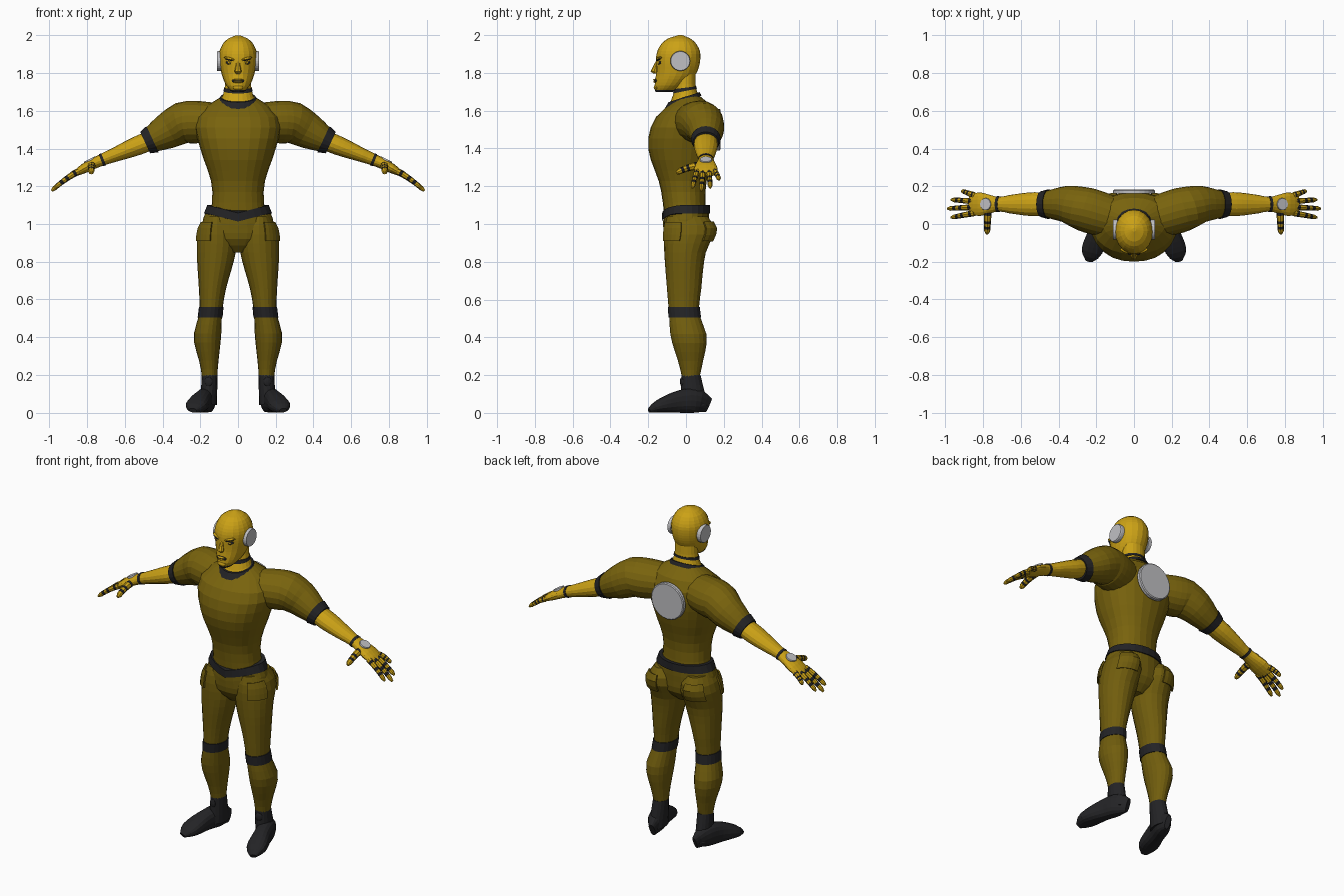
import bpy, bmesh
from math import cos, sin, pi, radians, copysign
from mathutils import Vector, Matrix

if "Cube" in bpy.data.objects:
    bpy.data.objects.remove(bpy.data.objects["Cube"])

X, Y, Z = Matrix.Identity(3)


def material(name, red, green, blue):
    mat = bpy.data.materials.new(name)
    mat.use_nodes = True
    mat.diffuse_color = (red, green, blue, 1)
    mat.node_tree.nodes["Principled BSDF"].inputs["Base Color"].default_value = mat.diffuse_color
    return mat


GOLD = material("gold skin", .6, .36, .008)
SHIRT = material("olive shirt", .19, .125, .004)
TROUSERS = material("olive trousers", .165, .11, .004)
BLACK = material("black trim", .017, .017, .019)
SILVER = material("silver disc", .53, .53, .55)


def finish(bm, name, materials, mirror=False, thickness=0):
    bmesh.ops.recalc_face_normals(bm, faces=bm.faces)
    mesh = bpy.data.meshes.new(name)
    bm.to_mesh(mesh)
    bm.free()
    for mat in materials:
        mesh.materials.append(mat)
    part = bpy.data.objects.new(name, mesh)
    bpy.context.collection.objects.link(part)
    if thickness:
        solidify = part.modifiers.new("thickness", 'SOLIDIFY')
        solidify.thickness, solidify.offset = thickness, 0
    if mirror:
        part.modifiers.new("other side", 'MIRROR')


def loft(name, materials, stations, ref, axis=None, sides=20, power=2, arc=None,
         warp=None, black_segments=(), **options):
    """Skin rings given as (centre, radius along ref, radius across ref)."""
    bm = bmesh.new()
    rings = []
    last = len(stations) - 1
    for i, (centre, along, across) in enumerate(stations):
        tangent = axis or stations[min(i + 1, last)][0] - stations[max(i - 1, 0)][0]
        v = tangent.cross(ref).normalized()
        u = v.cross(tangent).normalized()
        ring = []
        for k in range(sides):
            if arc:
                angle = radians(arc[0] + (arc[1] - arc[0]) * k / (sides - 1))
            else:
                angle = 2 * pi * k / sides
            c, s = (copysign(abs(w) ** (2 / power), w) for w in (cos(angle), sin(angle)))
            point = centre + u * along * c + v * across * s
            ring.append(bm.verts.new(warp(point) if warp else point))
        rings.append(ring)
    for i, (lower, upper) in enumerate(zip(rings, rings[1:])):
        for k in range(sides - 1 if arc else sides):
            j = (k + 1) % sides
            face = bm.faces.new((lower[k], lower[j], upper[j], upper[k]))
            face.material_index = int(i in black_segments)
    if not arc:
        bm.faces.new(rings[0])
        bm.faces.new(rings[-1])
    finish(bm, name, materials, **options)


def sample(rows, key):
    """Smooth row between the given rows, which are sorted by their first value."""
    rows = [Vector(row) for row in rows]
    last = len(rows) - 1
    i = max(k for k in range(last) if k == 0 or rows[k][0] <= key)

    def slope(k):
        before, after = rows[max(k - 1, 0)], rows[min(k + 1, last)]
        return (after - before) / (after[0] - before[0])

    a, b = rows[i], rows[i + 1]
    gap = b[0] - a[0]
    t = (key - a[0]) / gap
    ease = t * t * (3 - 2 * t)
    return (a.lerp(b, ease) + slope(i) * gap * t * (1 - t) ** 2
            - slope(i + 1) * gap * t * t * (1 - t))


def part(name, mat, shape, span=None, steps=12, grow=0, **options):
    """Loft a whole shape, or a slightly larger band of it."""
    rows, place, ref, axis = shape
    low, high = span or (rows[0][0], rows[-1][0])
    stations = []
    for i in range(steps + 1):
        key = low + (high - low) * i / steps
        _, *values = sample(rows, key)
        centre, along, across = place(key, *values)
        stations.append((centre, along + grow, across + grow))
    loft(name, [mat], stations, ref, axis, **options)


# Rules that place one ring of each kind of shape
def limb_ring(z, inner, outer, front, back):
    return Vector((inner + outer, front + back, 2 * z)) / 2, (outer - inner) / 2, (back - front) / 2


def body_ring(z, half_width, front, back):
    return limb_ring(z, -half_width, half_width, front, back)


def arm_point(x):
    bend = x - .47
    height = min(1.54, 1.44 - bend * (.55 if bend < 0 else .4))
    return Vector((x, min(.105, .3 * x), height - .8 * max(0, x - .72) ** 2))


def arm_ring(x, half_width, half_height):
    return arm_point(x), half_width, half_height


def foot_ring(y, half_width, half_height):
    return Vector((.18 - .3 * y, y, half_height)), half_width, half_height


# Cross-sections from bottom to top, or from the body outwards
torso = [(1, .15, -.11, .11), (1.2, .138, -.137, .105), (1.4, .2, -.2, .155),
         (1.55, .226, -.17, .168), (1.65, .14, -.07, .12), (1.68, .08, -.04, .07)], body_ring, X, Z
seat = [(.85, .05, -.06, .05), (.91, .17, -.11, .11), (1, .19, -.12, .12),
        (1.1, .157, -.12, .12)], body_ring, X, Z
leg = [(.18, .11, .19, -.02, .07), (.25, .106, .2, -.035, .085), (.4, .09, .235, -.08, .11),
       (.53, .084, .205, -.09, .07), (.65, .065, .207, -.1, .08), (.85, .012, .218, -.115, .105),
       (.97, .01, .21, -.116, .154), (1.04, .05, .172, -.1, .115)], limb_ring, X, Z
neck = [(1.65, .1, -.104, .072), (1.7, .074, -.066, .054), (1.8, .066, -.055, .05)], body_ring, X, Z
head = [(1.7, .03, -.16, -.07), (1.73, .06, -.166, -.01), (1.8, .088, -.158, .056),
        (1.9, .1, -.156, .076), (1.96, .077, -.125, .05), (1.99, .04, -.08, .01),
        (2, .01, -.04, -.02)], body_ring, X, Z
upper_arm = [(.1, .11, .1), (.25, .118, .113), (.38, .093, .094), (.49, .063, .057)], arm_ring, Y, None
lower_arm = [(.45, .06, .052), (.54, .063, .05), (.65, .05, .038), (.72, .039, .031),
             (.82, .063, .025), (.87, .05, .013)], arm_ring, Y, None
foot = [(-.195, .02, .012), (-.15, .055, .033), (-.03, .048, .06), (.06, .045, .063),
        (.12, .015, .04)], foot_ring, X, None
ankle = [(.04, .112, .2, -.03, .115), (.2, .108, .192, -.024, .077)], limb_ring, X, Z


def belt_dip(point):
    if point.y < 0:
        rise = min(1, max(0, point.z - .95) / .09)
        point.z -= .042 * rise * max(0, 1 - abs(point.x) / .16)
    return point


def neck_tilt(point):
    point.z += .35 * point.y * max(0, min(1, (1.75 - point.z) / .08))
    return point


def above_floor(point):
    point.z = max(point.z, 0)
    return point


# Clothes
part("shirt", SHIRT, torso, sides=24, power=2.2)
part("sleeves", SHIRT, upper_arm, mirror=True)
part("sleeve_bands", BLACK, upper_arm, (.453, .492), steps=1, grow=.006, mirror=True)
part("trouser_seat", TROUSERS, seat, (.85, 1.06), steps=6, sides=24, warp=belt_dip)
part("trouser_legs", TROUSERS, leg, steps=18, mirror=True)
part("belt", BLACK, seat, (1.055, 1.1), steps=1, grow=.006, sides=24, warp=belt_dip)
part("knee_bands", BLACK, leg, (.505, .56), steps=1, grow=.004, mirror=True)
for side, arc in (("front", (-72, -18)), ("back", (38, 100))):
    part(side + "_pockets", TROUSERS, leg, (.91, 1.01), steps=3, grow=.007, arc=arc, sides=6,
         thickness=.009, mirror=True)
part("boots", BLACK, foot, sides=16, power=2.4, warp=above_floor, mirror=True)
part("boot_shafts", BLACK, ankle, steps=3, sides=16, mirror=True)

# Forearms, palms, neck and head
part("forearms_and_palms", GOLD, lower_arm, steps=16, sides=16, mirror=True)
part("wrist_bands", BLACK, lower_arm, (.712, .726), steps=1, grow=.003, sides=16, mirror=True)
part("neck", GOLD, neck, steps=5, warp=neck_tilt)
part("neckline_trim", BLACK, neck, (1.65, 1.675), steps=2, grow=.01, warp=neck_tilt)
part("throat_ring", BLACK, neck, (1.705, 1.722), steps=1, grow=.004, warp=neck_tilt)
part("head", GOLD, head, steps=18)
part("jaw_line", BLACK, head, (1.7, 1.71), steps=1, grow=.002)


# Fingers with dark joints
def finger(name, base, tip, radius, ref):
    segments = 9
    stations = []
    for i in range(segments + 1):
        t = i / segments
        centre = base.lerp(tip, t) + Z * .03 * t * (1 - t)
        size = radius * (1.1 - .35 * t) * (.5 if i == segments else 1)
        stations.append((centre, size, size))
    loft(name, [GOLD, BLACK], stations, ref, sides=8, black_segments=(1, 4, 6), mirror=True)


for i, name in enumerate(("index", "middle", "ring", "little")):
    spread = i - 1.5
    base, tip = arm_point(.845), arm_point(.988 - .019 * (i - 1) ** 2)
    base.y += .031 * spread
    tip.y += .047 * spread
    finger(name + "_fingers", base, tip, .0155, Y)
finger("thumbs", Vector((.775, .075, 1.31)), Vector((.778, -.052, 1.27)), .02, X)


# Silver discs
def disc(name, centre, normal, ref, radius, depth, mirror=False):
    centre, half = Vector(centre), Vector(normal).normalized() * depth / 2
    stations = [(centre + half * offset, radius * scale, radius * scale)
                for offset, scale in ((-1, 1), (.6, 1), (1, .95))]
    loft(name, [SILVER], stations, ref, sides=24, mirror=mirror)


disc("hand_discs", (.785, .105, 1.338), (.45, 0, .9), Y, .032, .014, mirror=True)
disc("ear_discs", (.1, -.03, 1.863), X, Y, .053, .024, mirror=True)
disc("back_disc", (0, .172, 1.5), Y, X, .11, .022)


# Face details and boot tongues
def blob(name, mat, centre, size, tilt=0, turn=0, mirror=False):
    bm = bmesh.new()
    place = (Matrix.Translation(centre) @ Matrix.Rotation(radians(turn), 4, 'Z')
             @ Matrix.Rotation(radians(tilt), 4, 'Y') @ Matrix.Diagonal((*size, 1)))
    bmesh.ops.create_uvsphere(bm, u_segments=12, v_segments=8, radius=1, matrix=place)
    finish(bm, name, [mat], mirror)


slant = dict(tilt=-12, turn=22, mirror=True)
blob("eyes", BLACK, (.046, -.14, 1.853), (.021, .007, .009), **slant)
blob("eyeballs", GOLD, (.046, -.145, 1.853), (.009, .004, .005), **slant)
blob("brows", GOLD, (.046, -.143, 1.877), (.032, .01, .007), **slant)
blob("brow_lines", BLACK, (.046, -.146, 1.869), (.028, .007, .003), **slant)
blob("mouth", BLACK, (0, -.159, 1.758), (.034, .01, .012))
for name, height in (("upper_lip", 1.763), ("lower_lip", 1.752)):
    blob(name, GOLD, (0, -.162, height), (.026, .012, .005))
blob("chin", GOLD, (0, -.155, 1.722), (.028, .016, .014))
blob("boot_tongues", BLACK, (.156, -.022, .165), (.022, .009, .024), turn=15, mirror=True)
nose = [(Vector((0, y, z)), size, size) for y, z, size in
        ((-.16, 1.796, .011), (-.169, 1.808, .019), (-.16, 1.84, .012), (-.148, 1.868, .008))]
loft("nose", [GOLD], nose, X, Z, sides=8)
